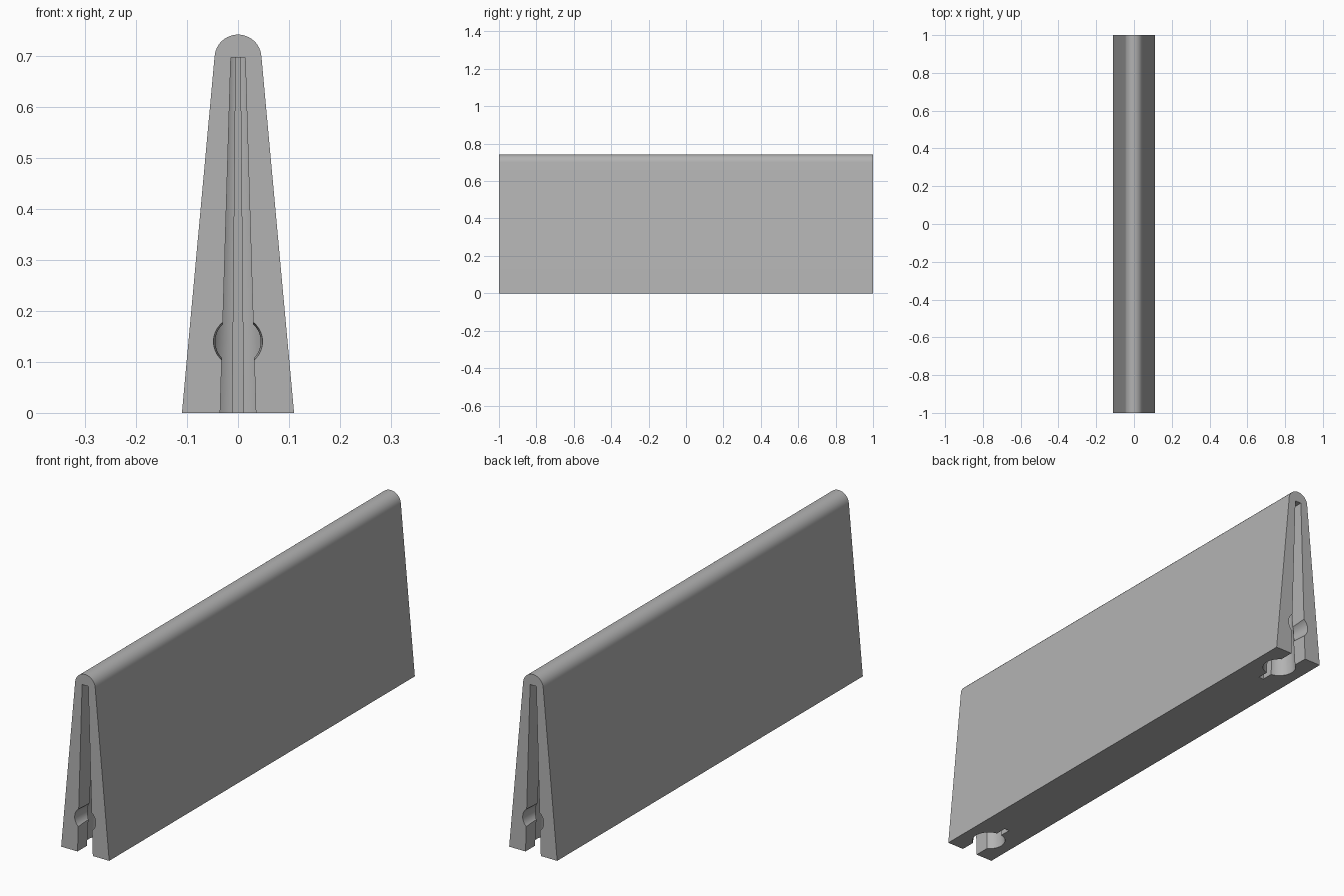
import bpy, bmesh, math
from mathutils import Matrix, Vector

cube = bpy.data.objects.get("Cube")
if cube:
    bpy.data.objects.remove(cube, do_unlink=True)

grey = bpy.data.materials.new("plain_grey")
grey.use_nodes = True
colour = (0.45, 0.45, 0.45, 1)
grey.diffuse_color = colour
grey.node_tree.nodes["Principled BSDF"].inputs["Base Color"].default_value = colour

SLOT_TOP = 0.697     # height of the slot roof
HOLE_IN = 0.115      # hole centre, measured in from each end
BORE_Z = 0.14


def make_object(name, bm):
    bmesh.ops.recalc_face_normals(bm, faces=bm.faces)
    mesh = bpy.data.meshes.new(name)
    bm.to_mesh(mesh)
    bm.free()
    obj = bpy.data.objects.new(name, mesh)
    bpy.context.collection.objects.link(obj)
    mesh.materials.append(grey)
    return obj


def loft(name, lower, upper):
    """Closed solid between two matching outlines."""
    bm = bmesh.new()
    a = [bm.verts.new(p) for p in lower]
    b = [bm.verts.new(p) for p in upper]
    bm.faces.new(a)
    bm.faces.new(b)
    for i in range(len(a)):
        j = (i + 1) % len(a)
        bm.faces.new((a[i], a[j], b[j], b[i]))
    return make_object(name, bm)


def tapered_cutter(name, outline, end):
    """Plan outline around the hole centre, shrinking towards the slot roof."""
    rings = []
    for z in (-0.02, SLOT_TOP):
        s = 1 - 0.86 * z
        rings.append([(x * s, end * (1 - HOLE_IN - y * s), z) for x, y in outline])
    return loft(name, *rings)


def box_outline(half, y0, y1):
    return [(-half, y0), (half, y0), (half, y1), (-half, y1)]


def circle(radius, count):
    return [(radius * math.cos(math.tau * i / count),
             radius * math.sin(math.tau * i / count)) for i in range(count)]


# Wedge body with a rounded ridge
profile = [(-0.11, 0), (0.11, 0)]
for i in range(25):
    t = math.radians(5 + 170 * i / 24)
    profile.append((0.046 * math.cos(t), 0.696 + 0.046 * math.sin(t)))
body = loft("wedge_body", [(x, -1, z) for x, z in profile],
            [(x, 1, z) for x, z in profile])

# Keyhole slot and round bore at each end
cutters = []
for end, side in ((-1, "front"), (1, "back")):
    cutters += [
        tapered_cutter(side + "_hole_cutter", circle(0.064, 48), end),
        tapered_cutter(side + "_neck_cutter", box_outline(0.035, -0.4, 0), end),
        tapered_cutter(side + "_slit_cutter", box_outline(0.011, 0, 0.11), end),
    ]
    mouth, inner = circle(0.049, 48), circle(0.043, 48)
    cutters.append(loft(side + "_bore_cutter",
                        [(x, end * 1.02, BORE_Z + z) for x, z in mouth],
                        [(x, end * (1 - HOLE_IN), BORE_Z + z) for x, z in inner]))

for cutter in cutters:
    cutter.hide_render = True
    mod = body.modifiers.new(cutter.name, 'BOOLEAN')
    mod.operation = 'DIFFERENCE'
    mod.solver = 'EXACT'
    mod.object = cutter

# Bake the cuts and remove the cutters
bpy.context.view_layer.update()
baked = bpy.data.meshes.new_from_object(
    body.evaluated_get(bpy.context.evaluated_depsgraph_get()))
body.modifiers.clear()
body.data = baked
for cutter in cutters:
    bpy.data.objects.remove(cutter, do_unlink=True)

bpy.ops.object.select_all(action='DESELECT')
body.select_set(True)
bpy.context.view_layer.objects.active = body
bpy.ops.object.shade_smooth_by_angle(angle=math.radians(25))
